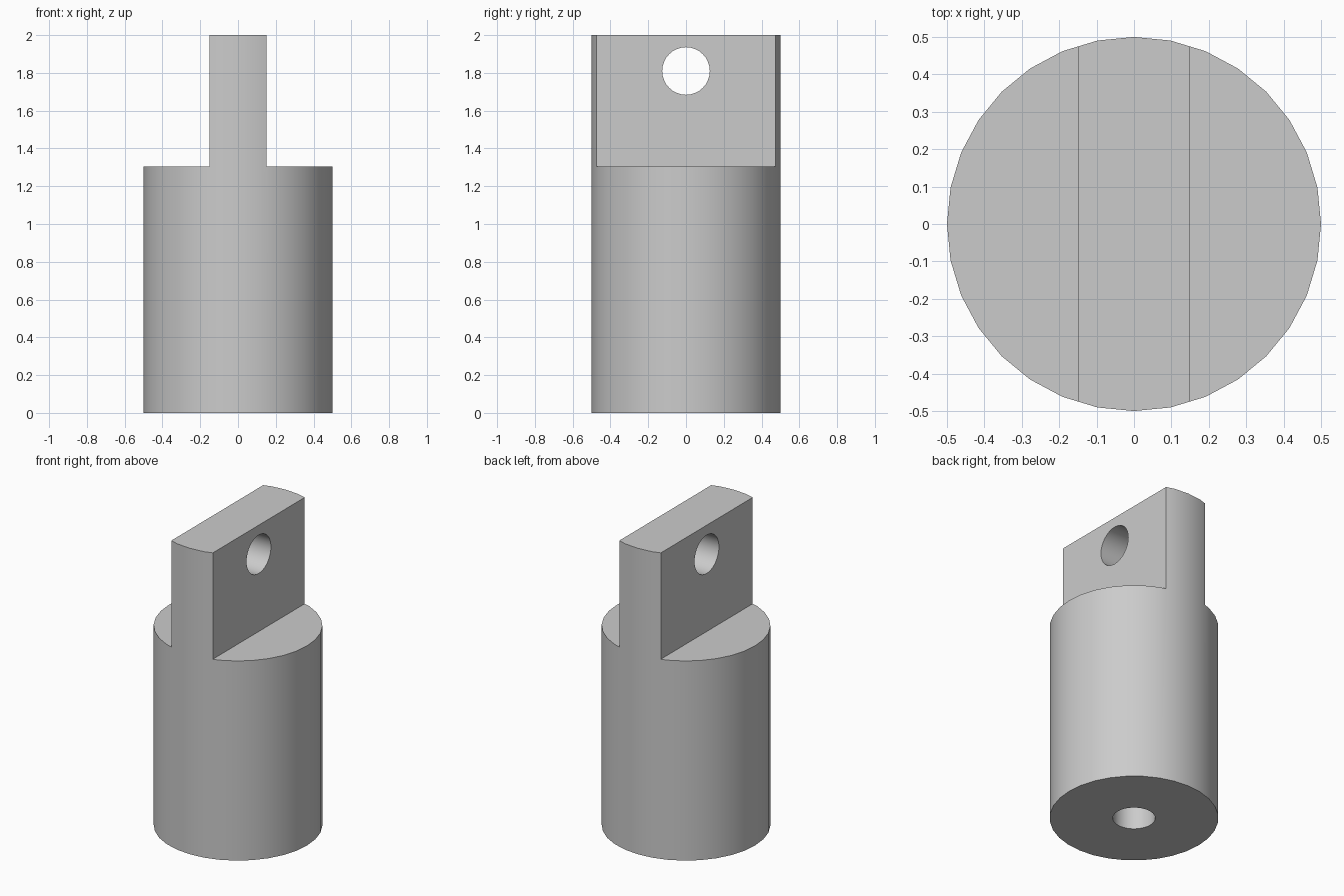
import bpy
import math

old = bpy.data.objects.get("Cube")
if old:
    bpy.data.objects.remove(old, do_unlink=True)

RADIUS = 0.5
HEIGHT = 2.0
SHOULDER = 1.305      # top of the round body, foot of the tongue
HALF_TONGUE = 0.15
HOLE = 0.126
PIN_Z = 1.81
BORE_DEPTH = 0.8

steel = bpy.data.materials.new("plain grey")
steel.use_nodes = True
GREY = (0.6, 0.6, 0.6, 1)
steel.diffuse_color = GREY
steel.node_tree.nodes["Principled BSDF"].inputs["Base Color"].default_value = GREY


def cylinder(name, radius, depth, location, rotation=(0, 0, 0)):
    bpy.ops.mesh.primitive_cylinder_add(vertices=32, radius=radius, depth=depth,
                                        location=location, rotation=rotation)
    obj = bpy.context.object
    obj.name = name
    obj.data.materials.append(steel)
    return obj


def block(name, size, location):
    bpy.ops.mesh.primitive_cube_add(size=1, location=location)
    obj = bpy.context.object
    obj.name = name
    obj.scale = size
    obj.data.materials.append(steel)
    return obj


def cut(target, cutter):
    cutter.hide_render = True
    mod = target.modifiers.new(cutter.name, "BOOLEAN")
    mod.operation = "DIFFERENCE"
    mod.solver = "EXACT"
    mod.object = cutter
    bpy.context.view_layer.objects.active = target
    bpy.ops.object.modifier_apply(modifier=mod.name)
    bpy.data.objects.remove(cutter, do_unlink=True)


# Round body with its full-height tongue
body = cylinder("rod_end", RADIUS, HEIGHT, (0, 0, HEIGHT / 2))

# Flats on both sides of the tongue
for side in (-1, 1):
    cut(body, block("flat_cutter", (1, 2, 1),
                    (side * (HALF_TONGUE + 0.5), 0, SHOULDER + 0.5)))

# Cross hole through the tongue
cut(body, cylinder("pin_hole_cutter", HOLE, 1, (0, 0, PIN_Z), (0, math.pi / 2, 0)))

# Blind bore in the underside
cut(body, cylinder("bore_cutter", HOLE, 2 * BORE_DEPTH, (0, 0, 0)))

# Smooth round walls, sharp edges
bpy.ops.object.select_all(action="DESELECT")
body.select_set(True)
bpy.context.view_layer.objects.active = body
bpy.ops.object.shade_smooth_by_angle(angle=math.radians(30))
